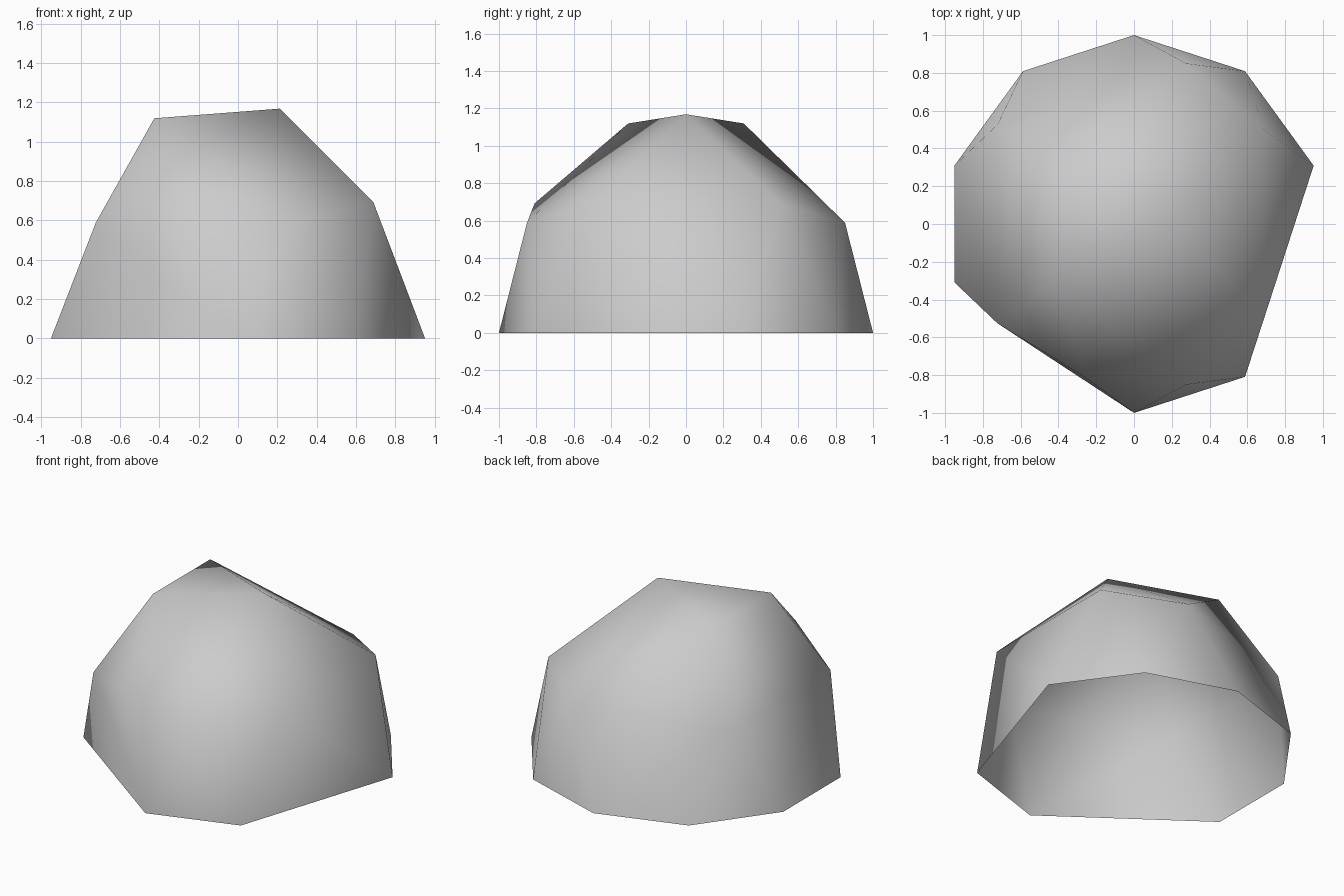
import bpy, bmesh, math

if "Cube" in bpy.data.objects:
    bpy.data.objects.remove(bpy.data.objects["Cube"])

# Rings of the uneven geodesic dome: radius, height, kept angles (degrees)
RINGS = [
    (1.000, 0.000, (18, 54, 90, 126, 162, 198, 270, 306)),  # open rim
    (0.894, 0.588, (72, 144, 216, 288)),                    # lower joints
    (0.851, 0.692, (36, 252, 324)),                         # middle joints
    (0.526, 1.119, (144, 216)),                             # upper joints
    (0.213, 1.168, (0,)),                                   # off-centre peak
]

bm = bmesh.new()
for radius, z, angles in RINGS:
    for a in angles:
        t = math.radians(a)
        bm.verts.new((radius * math.cos(t), radius * math.sin(t), z))

# Skin the points, then open the underside
bmesh.ops.convex_hull(bm, input=bm.verts[:])
bmesh.ops.recalc_face_normals(bm, faces=bm.faces[:])
floor = [f for f in bm.faces if all(v.co.z < 0.001 for v in f.verts)]
bmesh.ops.delete(bm, geom=floor, context='FACES')
for f in bm.faces:
    f.smooth = True

mesh = bpy.data.meshes.new("dome_shell")
bm.to_mesh(mesh)
bm.free()

# Single pale grey colour
grey = bpy.data.materials.new("pale grey")
grey.diffuse_color = (0.6, 0.6, 0.6, 1)
grey.use_nodes = True
grey.node_tree.nodes["Principled BSDF"].inputs["Base Color"].default_value = grey.diffuse_color
mesh.materials.append(grey)

dome = bpy.data.objects.new("dome_shell", mesh)
bpy.context.collection.objects.link(dome)
